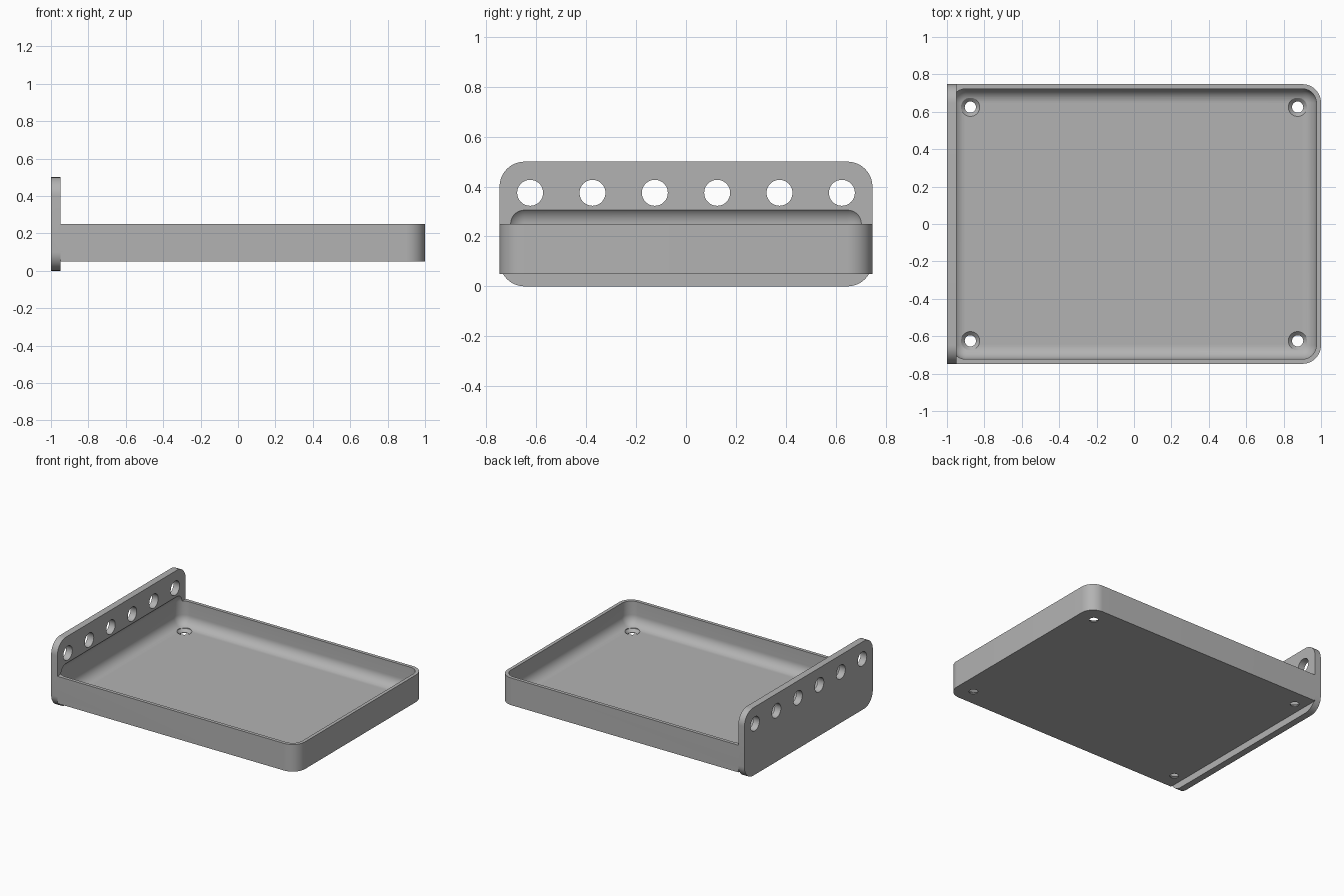
import bpy
import bmesh
from mathutils import Matrix, Vector

cube = bpy.data.objects.get("Cube")
if cube:
    bpy.data.objects.remove(cube, do_unlink=True)

grey = bpy.data.materials.new("plain grey")
grey.use_nodes = True
colour = (0.45, 0.45, 0.45, 1)
grey.diffuse_color = colour
grey.node_tree.nodes["Principled BSDF"].inputs["Base Color"].default_value = colour


def to_object(name, bm):
    bmesh.ops.recalc_face_normals(bm, faces=bm.faces)
    mesh = bpy.data.meshes.new(name)
    bm.to_mesh(mesh)
    bm.free()
    mesh.materials.append(grey)
    obj = bpy.data.objects.new(name, mesh)
    bpy.context.collection.objects.link(obj)
    return obj


def rounded_box(name, low, high, radius, picks_edge):
    """Box between two corners, with the picked edges rounded."""
    low, high = Vector(low), Vector(high)
    bm = bmesh.new()
    bmesh.ops.create_cube(bm, size=1)
    for v in bm.verts:
        v.co = (low + high) / 2 + v.co * (high - low)
    edges = [e for e in bm.edges
             if picks_edge((e.verts[0].co + e.verts[1].co) / 2,
                           (e.verts[1].co - e.verts[0].co).normalized())]
    bmesh.ops.bevel(bm, geom=edges, offset=radius, segments=12,
                    profile=0.5, affect='EDGES')
    return to_object(name, bm)


def round_cutter(name, centre, profile, axis):
    """Lathed cutter: profile is (radius, height) pairs along the axis."""
    bm = bmesh.new()
    turn = Vector((0, 0, 1)).rotation_difference(Vector(axis)).to_matrix().to_4x4()
    place = Matrix.Translation(centre) @ turn
    rings = []
    for r, h in profile:
        ring = bmesh.ops.create_circle(bm, segments=48, radius=r,
                                       matrix=place @ Matrix.Translation((0, 0, h)))
        rings.append(ring["verts"])
    for a, b in zip(rings, rings[1:]):
        for i in range(len(a)):
            bm.faces.new((a[i - 1], a[i], b[i], b[i - 1]))
    bm.faces.new(rings[0])
    bm.faces.new(rings[-1])
    return to_object(name, bm)


def combine(target, other, operation):
    mod = target.modifiers.new(operation, 'BOOLEAN')
    mod.operation = operation
    mod.solver = 'EXACT'
    mod.object = other
    bpy.context.view_layer.objects.active = target
    bpy.ops.object.modifier_apply(modifier=mod.name)
    bpy.data.objects.remove(other, do_unlink=True)


HALF_WIDTH = 0.7475
JOINT = -0.95

# Tray block, rounded at its two outer upright corners
tray = rounded_box("tray_with_mounting_panel", (JOINT, -HALF_WIDTH, 0.05),
                   (1, HALF_WIDTH, 0.25), 0.1,
                   lambda mid, d: abs(d.z) > 0.9 and mid.x > 0)

# Upright mounting panel with four rounded corners
panel = rounded_box("mounting_panel", (-1, -HALF_WIDTH, 0),
                    (JOINT, HALF_WIDTH, 0.5), 0.1,
                    lambda mid, d: abs(d.x) > 0.9)
combine(tray, panel, 'UNION')

# Filleted hollow, which also bites shallowly into the panel
hollow = rounded_box("hollow", (-0.975, -0.7225, 0.075),
                     (0.975, 0.7225, 0.325), 0.075, lambda mid, d: True)
combine(tray, hollow, 'DIFFERENCE')

# Row of holes through the panel
for i in range(6):
    hole = round_cutter("panel_hole", (-1, -0.625 + 0.25 * i, 0.375),
                        [(0.052, -0.05), (0.052, 0.1)], (1, 0, 0))
    combine(tray, hole, 'DIFFERENCE')

# Countersunk screw holes in the tray floor
for x in (-0.875, 0.875):
    for y in (-0.625, 0.625):
        hole = round_cutter("screw_hole", (x, y, 0.05),
                            [(0.03, -0.05), (0.03, 0.005), (0.05, 0.025), (0.05, 0.1)],
                            (0, 0, 1))
        combine(tray, hole, 'DIFFERENCE')

# Smooth the fillets and keep the corners crisp
bpy.ops.object.select_all(action='DESELECT')
tray.select_set(True)
bpy.context.view_layer.objects.active = tray
bpy.ops.object.shade_smooth_by_angle(angle=0.5)
